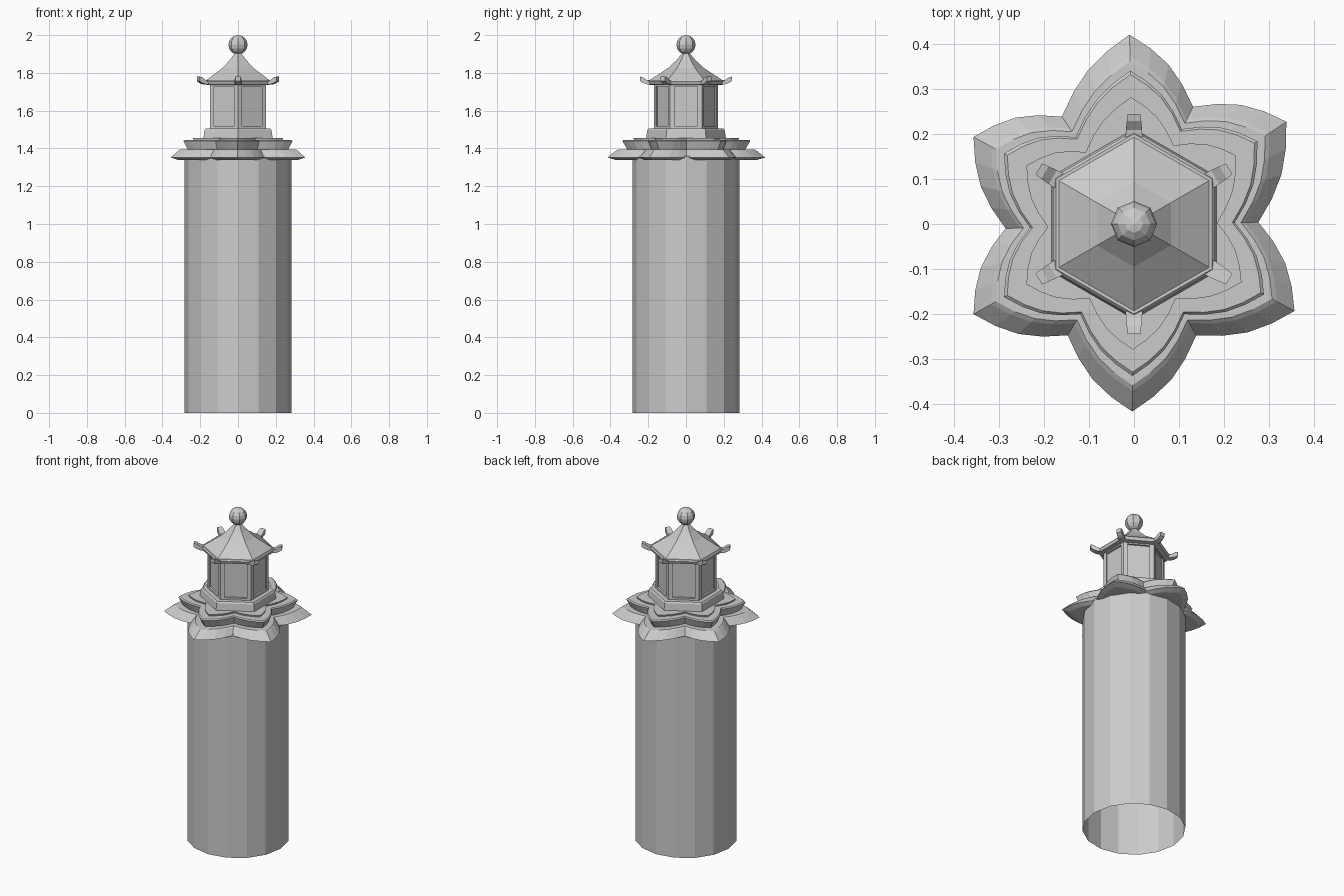
import bpy, bmesh
from math import sin, cos, pi, radians
from mathutils import Vector

if "Cube" in bpy.data.objects:
    bpy.data.objects.remove(bpy.data.objects["Cube"])

stone = bpy.data.materials.new("stone grey")
stone.use_nodes = True
grey = (0.6, 0.6, 0.6, 1)
stone.diffuse_color = grey
stone.node_tree.nodes["Principled BSDF"].inputs["Base Color"].default_value = grey


def finish(name, bm):
    bmesh.ops.recalc_face_normals(bm, faces=bm.faces)
    mesh = bpy.data.meshes.new(name)
    bm.to_mesh(mesh)
    bm.free()
    mesh.materials.append(stone)
    obj = bpy.data.objects.new(name, mesh)
    bpy.context.collection.objects.link(obj)
    return obj


def loft(name, outline, profile, cap_bottom=True, cap_top=True):
    """Stack scaled copies of an outline; profile holds (scale, z)."""
    bm = bmesh.new()
    rings = [[bm.verts.new((p.x * s, p.y * s, z)) for p in outline] for s, z in profile]
    n = len(outline)
    for low, high in zip(rings, rings[1:]):
        for i in range(n):
            j = (i + 1) % n
            bm.faces.new((low[i], low[j], high[j], high[i]))
    if cap_bottom:
        bm.faces.new(rings[0][::-1])
    if cap_top:
        bm.faces.new(rings[-1])
    return finish(name, bm)


def polygon(sides, start=0.0):
    return [Vector((cos(start + 2 * pi * i / sides), sin(start + 2 * pi * i / sides)))
            for i in range(sides)]


def petal_outline(steps=4, bulge=0.021):
    """Six pointed petals, alternating tips and valleys, counter-clockwise."""
    corners = [Vector(p) for p in (
        (0.276, 0.004), (0.338, 0.227), (0.131, 0.26), (-0.01, 0.42),
        (-0.16, 0.238), (-0.356, 0.193), (-0.285, -0.01), (-0.356, -0.2),
        (-0.147, -0.247), (-0.004, -0.416), (0.138, -0.247), (0.356, -0.193))]
    points = []
    for a, b in zip(corners, corners[1:] + corners[:1]):
        d = b - a
        outward = Vector((d.y, -d.x)).normalized()
        for k in range(steps):
            t = k / steps
            points.append(a + d * t + outward * bulge * sin(pi * t))
    return points


def around(count, make):
    for i in range(count):
        make(i, pi / 2 + 2 * pi * i / count)


# Column, open underneath
loft("column", polygon(16), [(0.284, 0), (0.284, 1.36)], False, False)

# Petal tiers
petals = petal_outline()
loft("lower_petals", petals,
     [(0.66, 1.34), (0.9, 1.34), (1, 1.352), (0.89, 1.388), (0.86, 1.395)])
loft("middle_petals", petals,
     [(0.74, 1.39), (0.81, 1.44), (0.79, 1.446)])
loft("upper_petals", petals, [(0.655, 1.44), (0.67, 1.456)])

# Hexagonal room
hexagon = polygon(6, pi / 2)
loft("room_base", hexagon, [(0.212, 1.45), (0.205, 1.497), (0.198, 1.506)])
loft("room_walls", hexagon, [(0.157, 1.5), (0.157, 1.74)])
loft("room_sill", hexagon, [(0.17, 1.5), (0.17, 1.518)])
loft("room_beam", hexagon, [(0.17, 1.727), (0.17, 1.745)])


def corner_post(i, angle):
    # Chevron post wrapping one corner of the room
    corner = Vector((cos(angle), sin(angle))) * 0.17
    sides = [Vector((cos(angle + t), sin(angle + t))) * 0.17 - corner
             for t in (-pi / 3, pi / 3)]
    arms = [corner + s.normalized() * 0.023 for s in sides]
    section = [corner * 0.86, arms[0], corner, arms[1]]
    loft(f"corner_post_{i + 1}", section, [(1, 1.51), (1, 1.735)])


around(6, corner_post)

# Roof
loft("eave", hexagon, [(0.17, 1.735), (0.2, 1.738), (0.207, 1.755), (0.2, 1.762)])
loft("roof", hexagon,
     [(0.2, 1.757), (0.145, 1.793), (0.095, 1.826), (0.05, 1.868), (0.015, 1.91)])


def eave_bracket(i, angle):
    # Tapered upturned bracket sticking out under each roof corner
    out = Vector((cos(angle), sin(angle), 0))
    side = Vector((-sin(angle), cos(angle), 0))
    bm = bmesh.new()
    rings = []
    for r, half, low, high in ((0.15, 0.02, 1.735, 1.752), (0.208, 0.018, 1.74, 1.762),
                               (0.228, 0.016, 1.747, 1.777), (0.244, 0.014, 1.757, 1.78)):
        rings.append([bm.verts.new(out * r + side * w + Vector((0, 0, z)))
                      for w, z in ((-half, low), (half, low), (half, high), (-half, high))])
    for a, b in zip(rings, rings[1:]):
        for k in range(4):
            m = (k + 1) % 4
            bm.faces.new((a[k], a[m], b[m], b[k]))
    bm.faces.new(rings[0])
    bm.faces.new(rings[-1])
    finish(f"eave_bracket_{i + 1}", bm)


around(6, eave_bracket)

# Ball on top
bm = bmesh.new()
bmesh.ops.create_uvsphere(bm, u_segments=8, v_segments=8, radius=0.051)
bmesh.ops.translate(bm, verts=bm.verts, vec=(0, 0, 1.949))
finish("ball_finial", bm)
